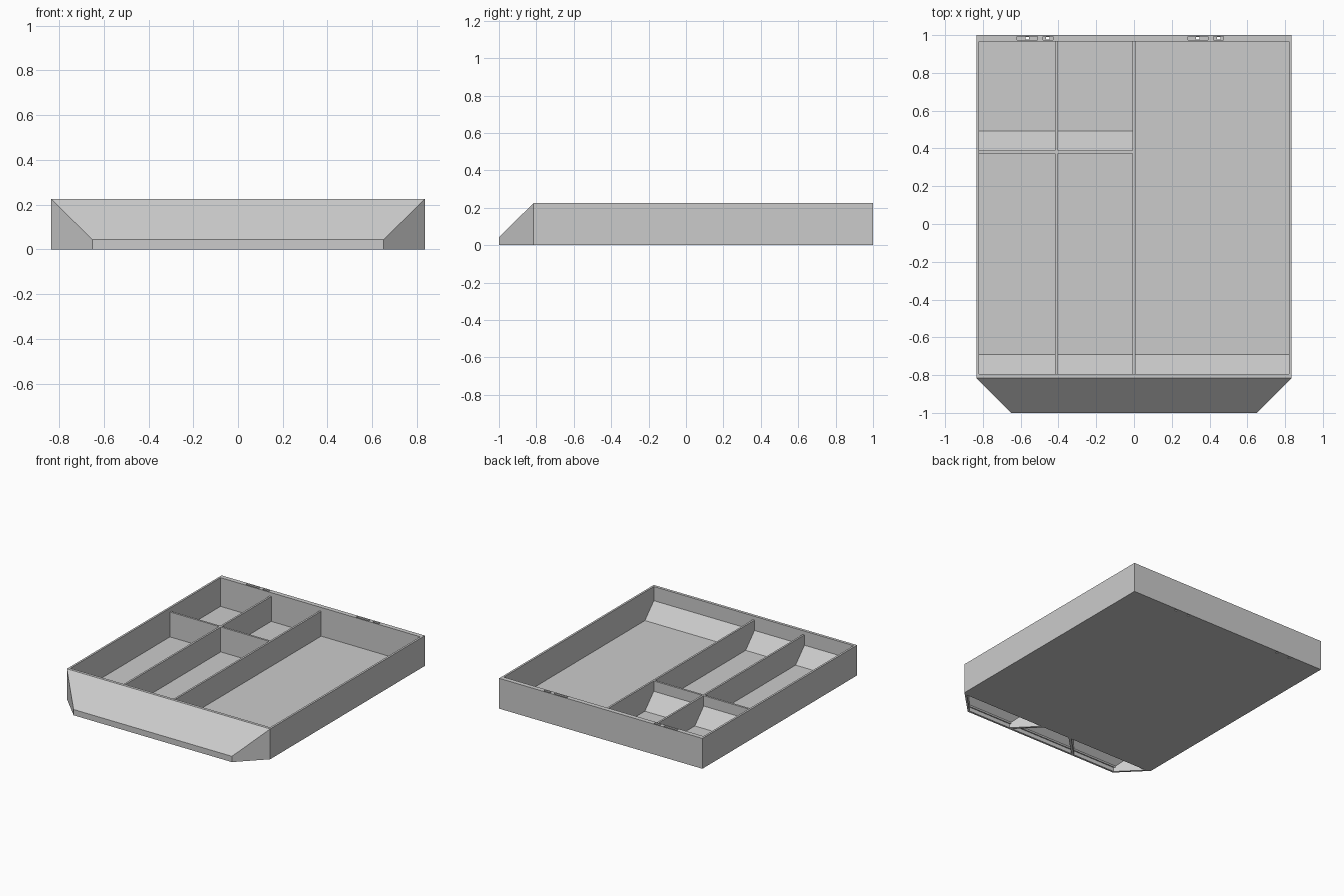
import bpy

if "Cube" in bpy.data.objects:
    bpy.data.objects.remove(bpy.data.objects["Cube"])

grey = bpy.data.materials.new("plain_grey")
grey.diffuse_color = (0.6, 0.6, 0.6, 1)
grey.use_nodes = True
grey.node_tree.nodes["Principled BSDF"].inputs["Base Color"].default_value = grey.diffuse_color

X, BACK, FRONT, H = 0.835, 1.0, -0.815, 0.225   # outer tray size
XI, BI, FI = 0.82, 0.966, -0.794                # inner wall faces
FLOOR, DIV = 0.012, 0.197                       # floor and divider tops

HEX = [(3, 2, 1, 0), (4, 5, 6, 7), (0, 1, 5, 4),
       (1, 2, 6, 5), (2, 3, 7, 6), (3, 0, 4, 7)]


def make(name, solids):
    """One object from six-sided solids, each given by bottom then top corners."""
    verts, faces = [], []
    for s in solids:
        n = len(verts)
        verts += s
        faces += [tuple(n + i for i in f) for f in HEX]
    me = bpy.data.meshes.new(name)
    me.from_pydata(verts, [], faces)
    me.materials.append(grey)
    ob = bpy.data.objects.new(name, me)
    bpy.context.collection.objects.link(ob)
    return ob


def box(x0, x1, y0, y1, z0, z1):
    plan = [(x0, y0), (x1, y0), (x1, y1), (x0, y1)]
    return [(x, y, z) for z in (z0, z1) for x, y in plan]


def wedge(front, back, yf, yb, z0, zf, zb):
    """Trapezoid in plan with a top sloping from front to back."""
    plan = [(front[0], yf), (front[1], yf), (back[1], yb), (back[0], yb)]
    return ([(x, y, z0) for x, y in plan] +
            [(x, y, z) for (x, y), z in zip(plan, (zf, zf, zb, zb))])


def cut(ob, cutter):
    mod = ob.modifiers.new("cut", 'BOOLEAN')
    mod.operation, mod.solver, mod.object = 'DIFFERENCE', 'EXACT', cutter
    bpy.context.view_layer.objects.active = ob
    bpy.ops.object.modifier_apply(modifier=mod.name)
    bpy.data.objects.remove(cutter)


def ramp(x0, x1, y, z, run):
    """Finger ramp rising from the floor against a wall at y."""
    return wedge((x0, x1), (x0, x1), y, y + run, 0.002, z, FLOOR)


# floor in two halves with a seam along the middle
make("floor", [box(-XI, 0, FI, BI, 0, FLOOR), box(0, XI, FI, BI, 0, FLOOR)])

# outer walls
for side, s in (("left", -1), ("right", 1)):
    a, b = sorted((s * X, s * XI))
    make(side + "_wall", [box(a, b, FRONT, BACK, 0, H)])
make("front_wall", [box(-XI, XI, FRONT, FI, 0, H)])
back = make("back_wall", [box(-XI, XI, BI, BACK, 0, H)])

# slots in the back rim, each with a small hole right through
slots = [(-0.62, -0.51), (-0.482, -0.43), (0.285, 0.392), (0.422, 0.475)]
cut(back, make("slot_cutter",
               [box(a, b, 0.975, 0.993, H - 0.03, H + 0.05) for a, b in slots]))
cut(back, make("hole_cutter",
               [box((a + b) / 2 - 0.009, (a + b) / 2 + 0.009, 0.977, 0.991, -0.05, H)
                for a, b in slots]))

# dividers
make("long_dividers", [box(x - 0.007, x + 0.007, FI, BI, 0.002, DIV)
                       for x in (-0.41, 0)])
make("cross_dividers", [box(a, b, 0.373, 0.388, 0.002, DIV)
                        for a, b in ((-XI, -0.417), (-0.403, -0.007))])

# finger ramps
bays = [(-XI, -0.417), (-0.403, -0.007), (0.007, XI)]
make("front_ramps", [ramp(a, b, FI, 0.12, 0.104) for a, b in bays])
make("cross_ramps", [ramp(a, b, 0.388, 0.12, 0.104) for a, b in bays[:2]])

# sloping nose, hollow from below with two slanted ribs
nose = make("nose", [wedge((-0.65, 0.65), (-X, X), -1, FRONT, 0, 0.042, H)])
yf, yb, zf, zb = -0.985, -0.83, 0.033, 0.188
cut(nose, make("nose_cutter", [
    wedge((0.29, 0.645), (0.135, 0.80), yf, yb, -0.05, zf, zb),
    wedge((-0.265, 0.265), (-0.11, 0.11), yf, yb, -0.05, zf, zb),
    wedge((-0.645, -0.29), (-0.80, -0.135), yf, yb, -0.05, zf, zb)]))

# thin seam strip along the lower nose
make("nose_strip", [wedge((-0.65, 0.65), (-0.674, 0.674), -1.0, -0.976,
                          0.03, 0.043, 0.067)])
